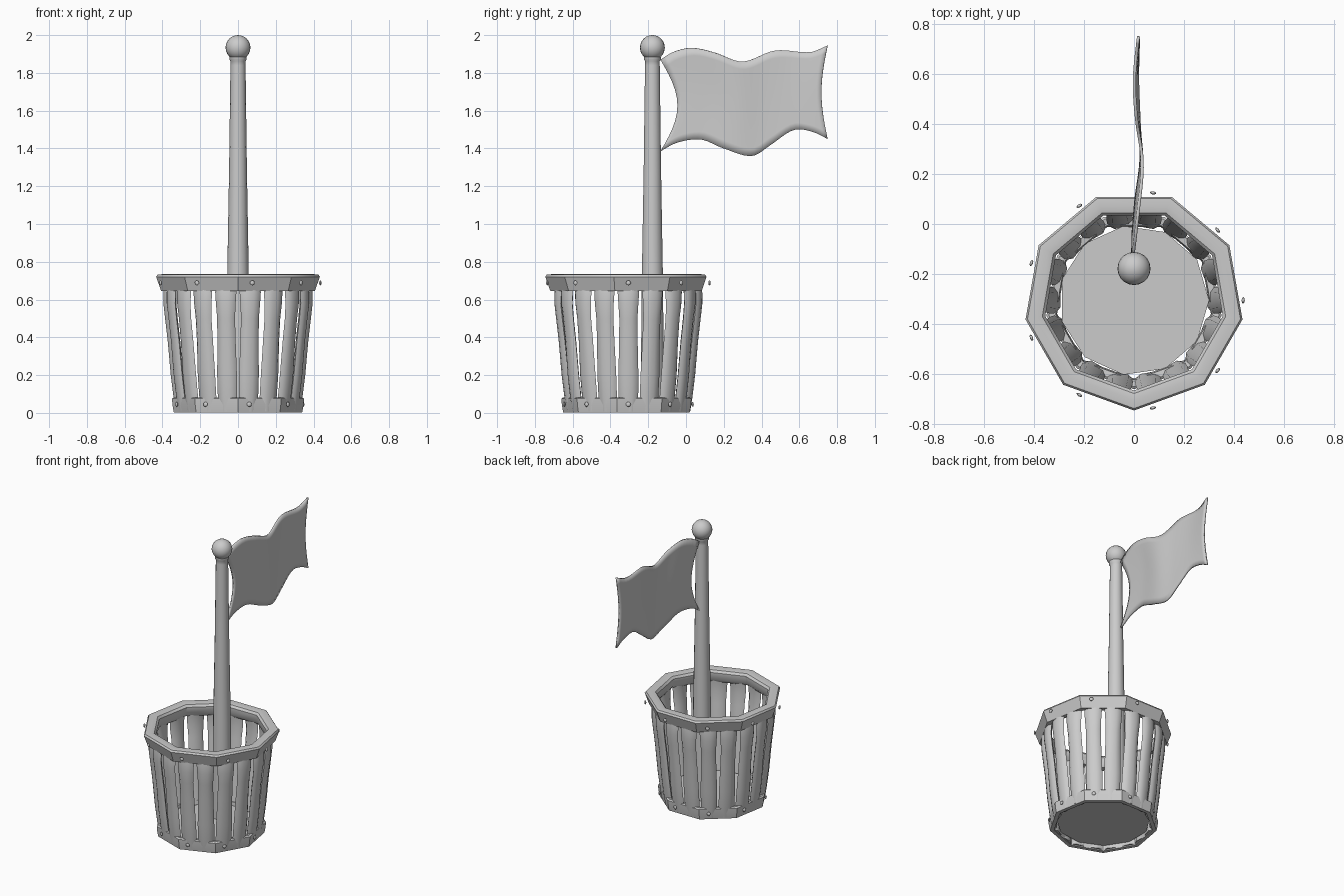
import bpy, bmesh
from math import sin, cos, pi, radians
from mathutils import Vector, Matrix

if "Cube" in bpy.data.objects:
    bpy.data.objects.remove(bpy.data.objects["Cube"])

grey = bpy.data.materials.new("plain_grey")
grey.use_nodes = True
grey.diffuse_color = (0.6, 0.6, 0.6, 1)
grey.node_tree.nodes["Principled BSDF"].inputs["Base Color"].default_value = (0.6, 0.6, 0.6, 1)

BUCKET = Vector((0, -0.305, 0))
POLE = Vector((0, -0.178, 0))


def finish(name, bm, angle=35):
    bmesh.ops.recalc_face_normals(bm, faces=bm.faces)
    mesh = bpy.data.meshes.new(name)
    bm.to_mesh(mesh)
    bm.free()
    mesh.materials.append(grey)
    obj = bpy.data.objects.new(name, mesh)
    bpy.context.collection.objects.link(obj)
    bpy.ops.object.select_all(action='DESELECT')
    obj.select_set(True)
    bpy.context.view_layer.objects.active = obj
    bpy.ops.object.shade_smooth_by_angle(angle=radians(angle))
    return obj


def loft(bm, rings, loop=False, caps=True):
    """Skin closed rings of points, either end to end or into a loop."""
    rows = [[bm.verts.new(p) for p in ring] for ring in rings]
    n = len(rows[0])
    for i in range(len(rows) - (0 if loop else 1)):
        a, b = rows[i], rows[(i + 1) % len(rows)]
        for j in range(n):
            k = (j + 1) % n
            bm.faces.new((a[j], a[k], b[k], b[j]))
    if caps and not loop:
        bm.faces.new(rows[0])
        bm.faces.new(rows[-1])


def polar(r, degrees, z, centre=BUCKET):
    a = radians(degrees)
    return centre + Vector((r * cos(a), r * sin(a), z))


def hoop(name, section):
    """Nine-sided ring with the given (radius, height) section."""
    bm = bmesh.new()
    loft(bm, [[polar(r, -90 + 40 * k, z) for r, z in section] for k in range(9)], loop=True)
    return finish(name, bm)


def turned(name, profile, sides, centre, angle=50):
    bm = bmesh.new()
    loft(bm, [[polar(r, 360 * k / sides, z, centre) for k in range(sides)] for r, z in profile])
    return finish(name, bm, angle)


# Hoops around the bucket
hoop("top_rim", [(.413, .645), (.44, .72), (.432, .732), (.40, .735),
                 (.372, .73), (.36, .715), (.362, .665), (.375, .648)])
hoop("bottom_hoop", [(.345, .002), (.352, .04), (.355, .075), (.345, .082),
                     (.318, .078), (.312, .04), (.318, .002)])

# Staves: height, outer radius, half width
STAVE = [(.008, .330, .046), (.08, .341, .052), (.2, .356, .053), (.38, .372, .049),
         (.5, .386, .048), (.58, .395, .053), (.64, .394, .057), (.70, .388, .052)]
bm = bmesh.new()
for k in range(18):
    turn = Matrix.Rotation(radians(-80 + 20 * k), 4, 'Z')
    rings = []
    for z, r, w in STAVE:
        # Rounded outside, flatter inside
        section = [(r - .022, -w), (r - .008, -w * .75), (r, -w * .3), (r, w * .3),
                   (r - .008, w * .75), (r - .022, w), (r - .036, w * .6), (r - .036, -w * .6)]
        rings.append([BUCKET + turn @ Vector((x, y, z)) for x, y in section])
    loft(bm, rings)
finish("bucket_staves", bm, 50)

# Bucket floor
turned("bucket_floor", [(.30, .03), (.30, .055)], 11, BUCKET, 35)

# Rivets on both hoops
bm = bmesh.new()
for radius, height in ((.436, .688), (.345, .045)):
    for k in range(9):
        place = (Matrix.Translation(polar(radius, 40 * k, height))
                 @ Matrix.Rotation(radians(40 * k), 4, 'Z') @ Matrix.Diagonal((.5, 1, 1, 1)))
        bmesh.ops.create_uvsphere(bm, u_segments=8, v_segments=6, radius=.013, matrix=place)
finish("rivets", bm, 60)

# Pole with a collar, and its ball
turned("flag_pole", [(.064, .05), (.057, .73), (.047, 1.3), (.040, 1.84),
                     (.040, 1.862), (.046, 1.872), (.046, 1.885)], 14, POLE)
bm = bmesh.new()
bmesh.ops.create_uvsphere(bm, u_segments=20, v_segments=12, radius=.066,
                          matrix=Matrix.Translation(POLE + Vector((0, 0, 1.934))))
finish("pole_ball", bm, 60)


def smooth_sample(points, x):
    """Smooth curve through (x, value) points."""
    i = 0
    while i < len(points) - 2 and x > points[i + 1][0]:
        i += 1

    def slope(j):
        a, b = points[max(j - 1, 0)], points[min(j + 1, len(points) - 1)]
        return (b[1] - a[1]) / (b[0] - a[0])
    (x0, y0), (x1, y1) = points[i], points[i + 1]
    h = x1 - x0
    t = (x - x0) / h
    return ((2 * t**3 - 3 * t**2 + 1) * y0 + (t**3 - 2 * t**2 + t) * h * slope(i)
            + (3 * t**2 - 2 * t**3) * y1 + (t**3 - t**2) * h * slope(i + 1))


# Waving flag: edge curves along its length, blended across its height
TOP = [(-.135, 1.87), (-.07, 1.91), (.03, 1.932), (.15, 1.908), (.3, 1.86),
       (.47, 1.918), (.66, 1.91), (.75, 1.945)]
BOTTOM = [(-.135, 1.385), (-.05, 1.43), (.08, 1.447), (.2, 1.40), (.35, 1.36),
          (.45, 1.42), (.57, 1.498), (.67, 1.488), (.75, 1.45)]
SWAY = [(-.135, -.005), (.05, .01), (.25, .03), (.42, .015), (.58, .008), (.75, .018)]
bm = bmesh.new()
COLS, ROWS = 32, 12
grid = []
for i in range(COLS + 1):
    u = i / COLS
    y = -.135 + .885 * u
    column = []
    for j in range(ROWS + 1):
        v = j / ROWS
        z = smooth_sample(BOTTOM, y) * (1 - v) + smooth_sample(TOP, y) * v
        bow = sin(pi * v)
        pull = .09 * bow * (1 - u)**2 - .033 * bow * u**2
        x = smooth_sample(SWAY, y) + .014 * (v - .5) * sin(2 * pi * u)
        column.append(bm.verts.new((x, y + pull, z)))
    grid.append(column)
for a, b in zip(grid, grid[1:]):
    for j in range(ROWS):
        bm.faces.new((a[j], b[j], b[j + 1], a[j + 1]))
flag = finish("flag", bm, 60)
cloth = flag.modifiers.new("cloth_thickness", 'SOLIDIFY')
cloth.thickness = .012
cloth.offset = 0
